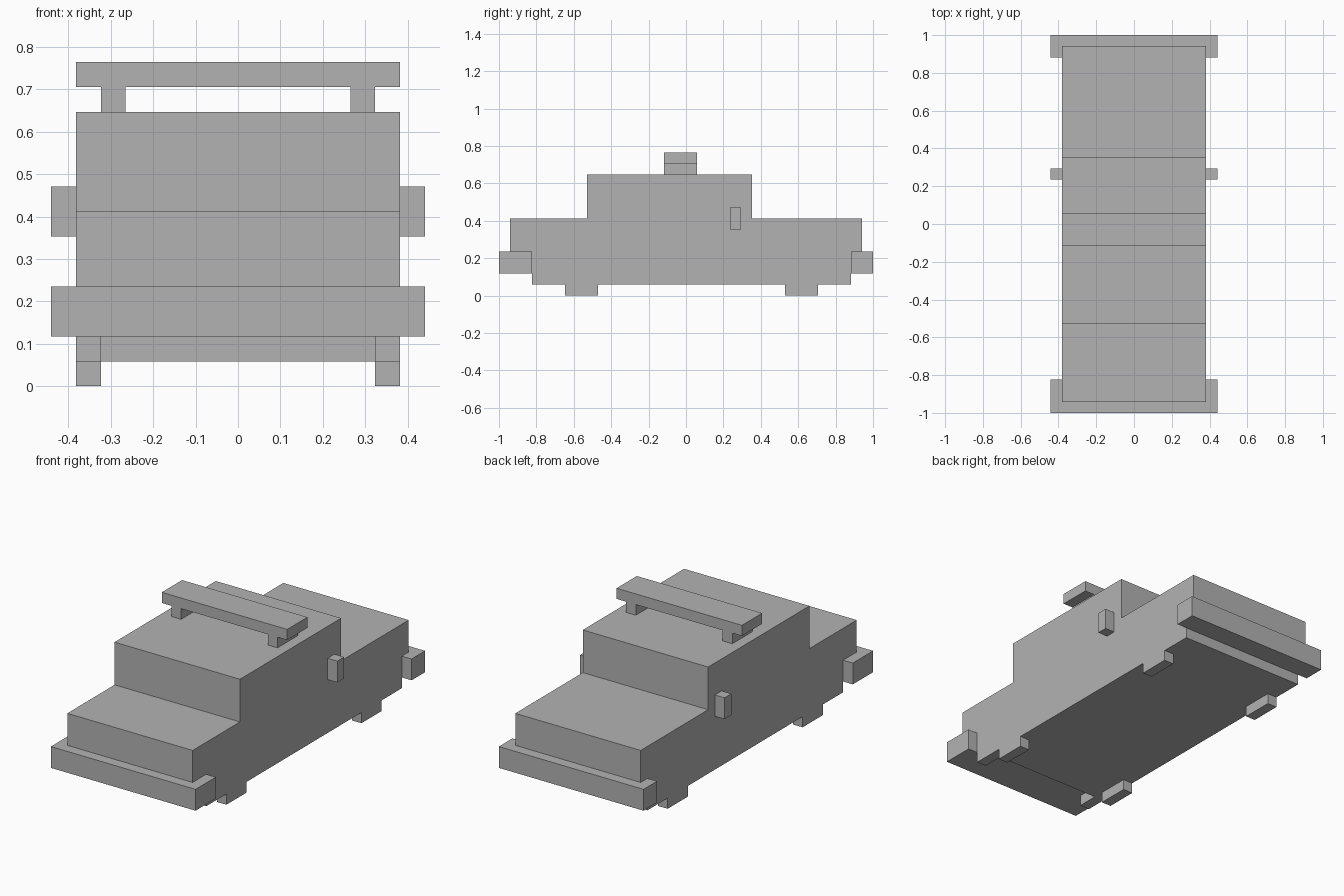
import bpy
import bmesh

U = 1 / 17  # size of one block of the model

if "Cube" in bpy.data.objects:
    bpy.data.objects.remove(bpy.data.objects["Cube"], do_unlink=True)

grey = bpy.data.materials.new("plain_grey")
grey.use_nodes = True
colour = (0.45, 0.45, 0.45, 1)
grey.diffuse_color = colour
grey.node_tree.nodes["Principled BSDF"].inputs["Base Color"].default_value = colour


def prism(name, profile, x0, x1):
    """Extrude a side profile of (y, z) block positions from x0 to x1."""
    bm = bmesh.new()
    face = bm.faces.new([bm.verts.new((x0 * U, y * U, z * U)) for y, z in profile])
    side = bmesh.ops.extrude_face_region(bm, geom=[face])["geom"]
    moved = [v for v in side if isinstance(v, bmesh.types.BMVert)]
    bmesh.ops.translate(bm, verts=moved, vec=((x1 - x0) * U, 0, 0))
    bmesh.ops.recalc_face_normals(bm, faces=bm.faces)
    mesh = bpy.data.meshes.new(name)
    bm.to_mesh(mesh)
    bm.free()
    mesh.materials.append(grey)
    obj = bpy.data.objects.new(name, mesh)
    bpy.context.collection.objects.link(obj)
    return obj


def box(name, x, y, z):
    return prism(name, [(y[0], z[0]), (y[1], z[0]), (y[1], z[1]), (y[0], z[1])], *x)


def pair(name, x, y, z):
    """Make a left box and its mirror on the right."""
    box("left_" + name, x, y, z)
    box("right_" + name, (-x[1], -x[0]), y, z)


# Body: hood, cabin and rear deck in one stepped profile
prism("body", [(-12, 1), (15, 1), (15, 3), (16, 3), (16, 7), (6, 7), (6, 11),
               (-9, 11), (-9, 7), (-16, 7), (-16, 3), (-14, 3), (-14, 2), (-12, 2)],
      -6.5, 6.5)
pair("front_sill", (5.5, 6.5), (-14, -12), (1, 2))

# Bumpers wrap round the body ends
box("front_bumper", (-7.5, 7.5), (-17, -14), (2, 4))
box("rear_bumper", (-7.5, 7.5), (15, 17), (2, 4))

# Wheels show only below the floor
pair("front_wheel", (5.5, 6.5), (-11, -8), (0, 1))
pair("rear_wheel", (5.5, 6.5), (9, 12), (0, 1))

# Small blocks on the cabin sides
pair("side_block", (6.5, 7.5), (4, 5), (6, 8))

# Roof bar on two posts
box("roof_bar", (-6.5, 6.5), (-2, 1), (12, 13))
pair("roof_bar_post", (4.5, 5.5), (-2, 1), (11, 12))
